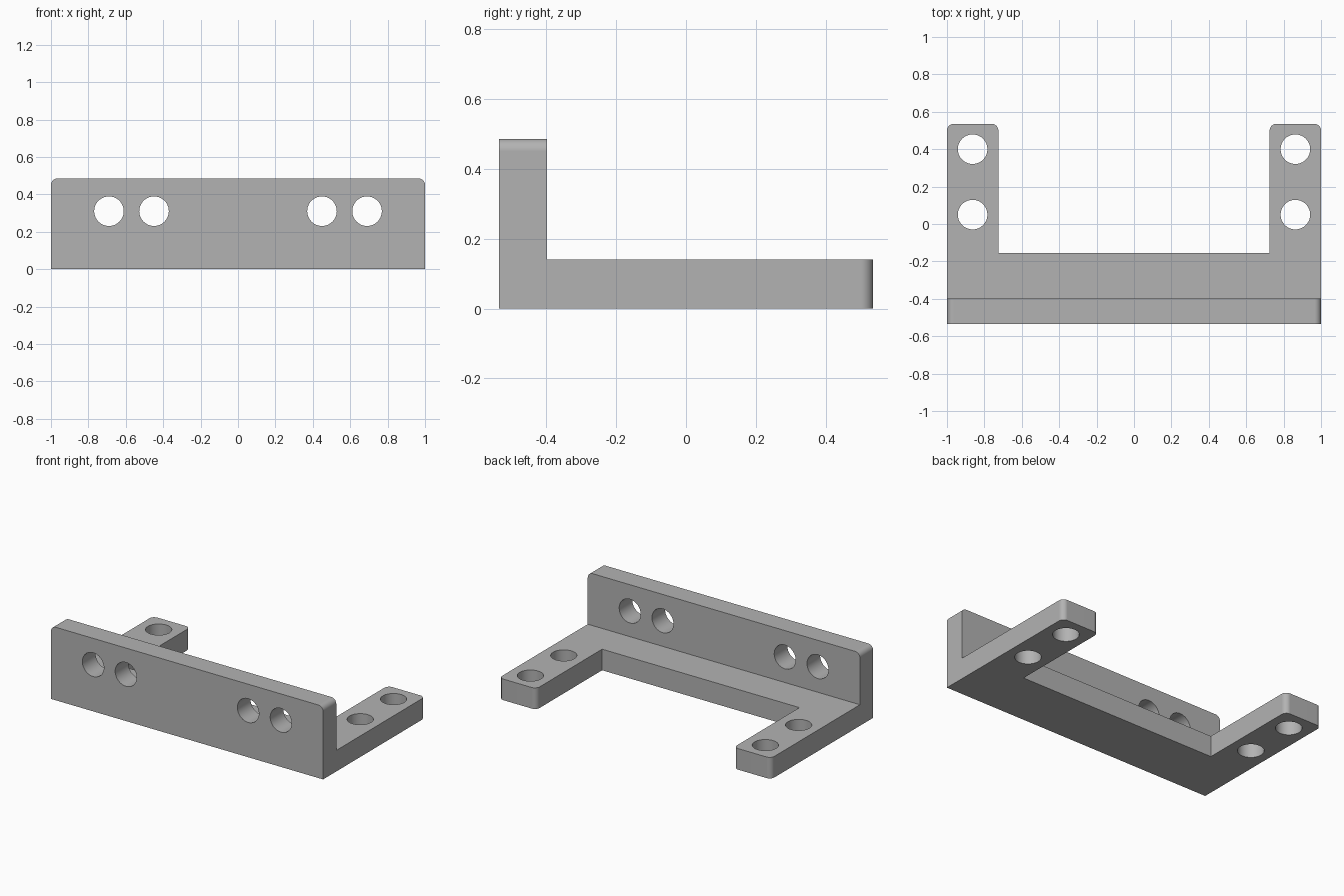
import bpy, bmesh, math
from mathutils import Matrix, Vector

cube = bpy.data.objects.get("Cube")
if cube:
    bpy.data.objects.remove(cube, do_unlink=True)

BACK, WALL_BACK, NOTCH = 0.535, -0.397, -0.155
TOP, PLATE_TOP = 0.485, 0.14
ARM_INNER, CORNER, HOLE = 0.725, 0.035, 0.079


def add_object(name, bm):
    bmesh.ops.recalc_face_normals(bm, faces=bm.faces)
    mesh = bpy.data.meshes.new(name)
    bm.to_mesh(mesh)
    bm.free()
    ob = bpy.data.objects.new(name, mesh)
    bpy.context.scene.collection.objects.link(ob)
    return ob


def apply_modifier(ob, mod):
    bpy.ops.object.select_all(action="DESELECT")
    ob.select_set(True)
    bpy.context.view_layer.objects.active = ob
    bpy.ops.object.modifier_apply(modifier=mod.name)


def cut(ob, bm):
    cutter = add_object("cutter", bm)
    cutter.hide_render = True
    mod = ob.modifiers.new("cut", "BOOLEAN")
    mod.operation, mod.solver, mod.object = "DIFFERENCE", "EXACT", cutter
    apply_modifier(ob, mod)
    bpy.data.objects.remove(cutter, do_unlink=True)


# L-shaped section swept across the full width
bm = bmesh.new()
profile = [(-BACK, 0), (BACK, 0), (BACK, PLATE_TOP),
           (WALL_BACK, PLATE_TOP), (WALL_BACK, TOP), (-BACK, TOP)]
face = bm.faces.new([bm.verts.new((-1, y, z)) for y, z in profile])
swept = bmesh.ops.extrude_face_region(bm, geom=[face])["geom"]
bmesh.ops.translate(bm, vec=(2, 0, 0),
                    verts=[g for g in swept if isinstance(g, bmesh.types.BMVert)])
bracket = add_object("mounting_bracket", bm)

# Open notch that leaves the two arms
bm = bmesh.new()
bmesh.ops.create_cube(bm, size=1, matrix=Matrix.Translation((0, NOTCH + 0.5, 0))
                      @ Matrix.Diagonal((2 * ARM_INNER, 1, 1, 1)))
cut(bracket, bm)

# Rounded corners on the arm ends and the top of the wall
bm = bmesh.new()
bm.from_mesh(bracket.data)


def is_corner(edge):
    a, b = (v.co for v in edge.verts)
    along = (b - a).normalized()
    mid = (a + b) / 2
    arm_end = abs(along.z) > 0.9 and mid.y > BACK - 0.01
    wall_top = abs(along.y) > 0.9 and mid.z > TOP - 0.01
    return arm_end or wall_top


bmesh.ops.bevel(bm, geom=[e for e in bm.edges if is_corner(e)], offset=CORNER,
                segments=6, profile=0.5, affect="EDGES")
bm.to_mesh(bracket.data)
bm.free()

# Paired screw holes through the wall and the arms
bm = bmesh.new()
turn = Matrix.Rotation(math.pi / 2, 4, "X")
for side in (-1, 1):
    spots = [(Vector((side * x, -0.465, 0.31)), turn) for x in (0.449, 0.69)]
    spots += [(Vector((side * 0.863, y, 0.07)), Matrix()) for y in (0.05, 0.4)]
    for centre, rotation in spots:
        bmesh.ops.create_cone(bm, cap_ends=True, segments=48, radius1=HOLE,
                              radius2=HOLE, depth=0.25,
                              matrix=Matrix.Translation(centre) @ rotation)
cut(bracket, bm)

# Grey finish
grey = bpy.data.materials.new("plain_grey")
grey.use_nodes = True
colour = (0.45, 0.45, 0.45, 1)
grey.diffuse_color = colour
grey.node_tree.nodes["Principled BSDF"].inputs["Base Color"].default_value = colour
bracket.data.materials.clear()
bracket.data.materials.append(grey)

# Smooth holes and corners, flat faces kept crisp
bpy.ops.object.select_all(action="DESELECT")
bracket.select_set(True)
bpy.context.view_layer.objects.active = bracket
bpy.ops.object.shade_smooth_by_angle(angle=math.radians(30))
weighted = bracket.modifiers.new("even_normals", "WEIGHTED_NORMAL")
weighted.keep_sharp = True
